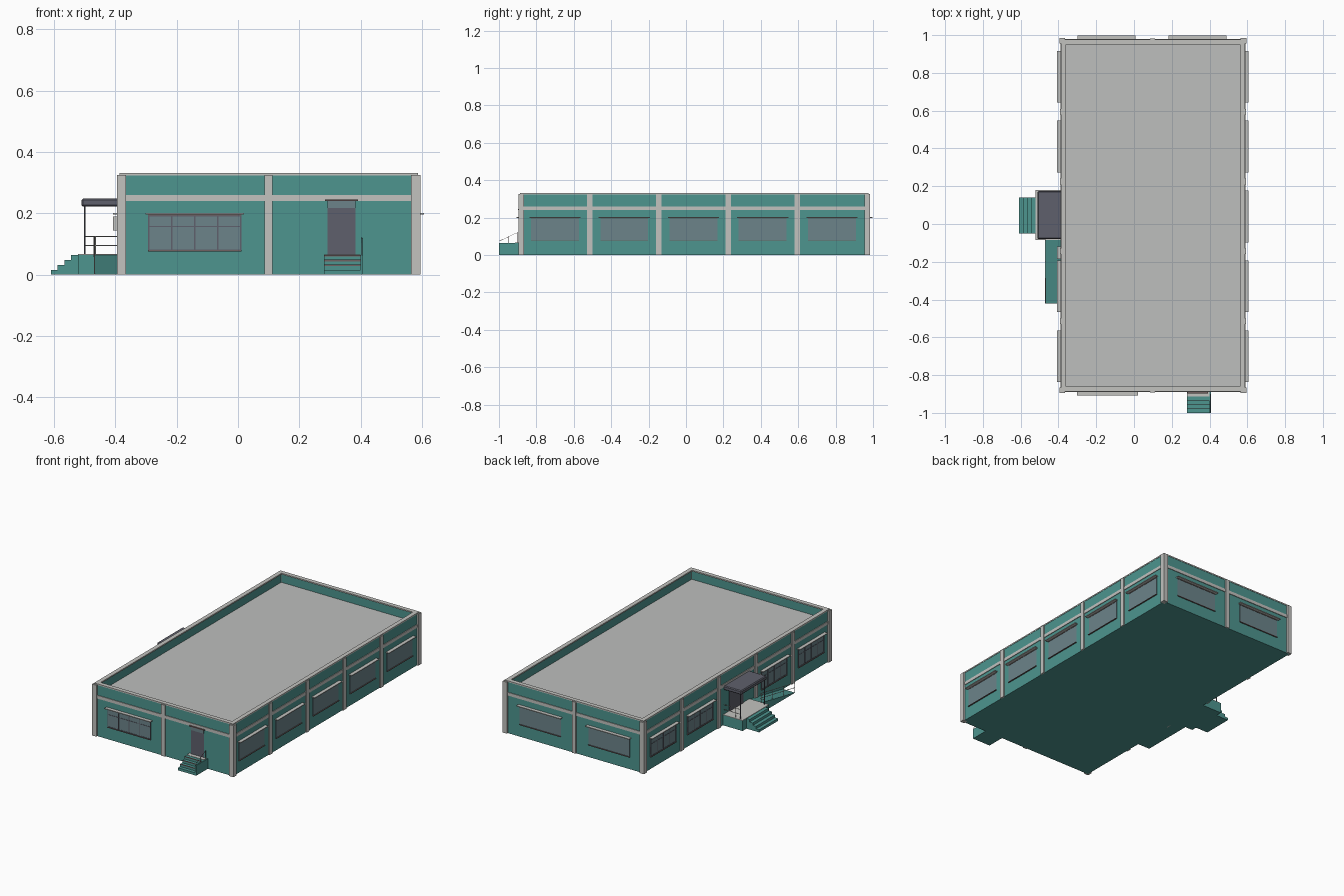
import bpy, bmesh
from mathutils import Vector

if "Cube" in bpy.data.objects:
    bpy.data.objects.remove(bpy.data.objects["Cube"])


def material(name, r, g, b):
    m = bpy.data.materials.new(name)
    m.use_nodes = True
    m.diffuse_color = (r, g, b, 1)
    bsdf = next(n for n in m.node_tree.nodes if n.type == "BSDF_PRINCIPLED")
    bsdf.inputs["Base Color"].default_value = (r, g, b, 1)
    return m


TEAL = material("teal wall", 0.075, 0.3, 0.275)
GREY = material("light grey concrete", 0.54, 0.54, 0.52)
ROOF = material("roof grey", 0.51, 0.52, 0.51)
GLASS = material("blue grey glass", 0.15, 0.23, 0.255)
SLATE = material("dark slate", 0.114, 0.118, 0.15)
BROWN = material("brown trim", 0.17, 0.12, 0.12)

# Wall planes and parapet heights
X0, X1, Y0, Y1 = -0.385, 0.585, -0.885, 0.975
TOP, DECK, THICK = 0.326, 0.27, 0.025


def finish(name, bm, mats):
    bmesh.ops.recalc_face_normals(bm, faces=bm.faces)
    mesh = bpy.data.meshes.new(name)
    bm.to_mesh(mesh)
    bm.free()
    for m in mats:
        mesh.materials.append(m)
    obj = bpy.data.objects.new(name, mesh)
    bpy.context.scene.collection.objects.link(obj)
    return obj


def add_box(bm, x0, x1, y0, y1, z0, z1):
    verts = bmesh.ops.create_cube(bm, size=1)["verts"]
    for v in verts:
        v.co = Vector((x1 if v.co.x > 0 else x0,
                       y1 if v.co.y > 0 else y0,
                       z1 if v.co.z > 0 else z0))


def part(name, mat, boxes):
    bm = bmesh.new()
    for b in boxes:
        add_box(bm, *b)
    return finish(name, bm, [mat])


def on_wall(side, u0, u1, z0, z1, out, back=0.003):
    """Box on a facade: u runs along the wall, out is how far it projects."""
    if side == "front":
        return (u0, u1, Y0 - out, Y0 + back, z0, z1)
    if side == "back":
        return (u0, u1, Y1 - back, Y1 + out, z0, z1)
    if side == "left":
        return (X1 - back, X1 + out, u0, u1, z0, z1)
    return (X0 - out, X0 + back, u0, u1, z0, z1)


def profile(name, mat, pts, axis, lo, hi):
    """Extrude a (u, z) outline along x or y."""
    bm = bmesh.new()
    verts = [bm.verts.new((lo, u, z) if axis == "x" else (u, lo, z)) for u, z in pts]
    face = bm.faces.new(verts)
    new = bmesh.ops.extrude_face_region(bm, geom=[face])["geom"]
    shift = Vector((hi - lo, 0, 0) if axis == "x" else (0, hi - lo, 0))
    bmesh.ops.translate(bm, vec=shift, verts=[g for g in new if isinstance(g, bmesh.types.BMVert)])
    return finish(name, bm, [mat])


def stair_outline(start, end, back, height, n):
    pts = [(start, 0)]
    for i in range(n):
        u0, u1 = (start + (end - start) * k / n for k in (i, i + 1))
        z = height * (i + 1) / n
        pts += [(u0, z), (u1, z)]
    return pts + [(back, height), (back, 0)]


def rails(name, mat, paths, radius=0.002):
    curve = bpy.data.curves.new(name, "CURVE")
    curve.dimensions = "3D"
    curve.bevel_depth = radius
    curve.bevel_resolution = 1
    curve.use_fill_caps = True
    for path in paths:
        s = curve.splines.new("POLY")
        s.points.add(len(path) - 1)
        for p, co in zip(s.points, path):
            p.co = (*co, 1)
    curve.materials.append(mat)
    bpy.context.scene.collection.objects.link(bpy.data.objects.new(name, curve))


# Main body with sunken roof deck
bm = bmesh.new()
add_box(bm, X0, X1, Y0, Y1, 0, TOP)
bm.faces.ensure_lookup_table()
deck = max(bm.faces, key=lambda f: f.calc_center_median().z)
bmesh.ops.inset_region(bm, faces=[deck], thickness=THICK)
new = bmesh.ops.extrude_face_region(bm, geom=[deck])["geom"]
bmesh.ops.translate(bm, vec=(0, 0, DECK - TOP),
                    verts=[g for g in new if isinstance(g, bmesh.types.BMVert)])
if deck.is_valid:
    bmesh.ops.delete(bm, geom=[deck], context="FACES_ONLY")
bm.normal_update()
for f in bm.faces:
    f.material_index = 1 if abs(f.normal.z) > 0.9 and f.calc_center_median().z > 0.1 else 0
finish("building_body", bm, [TEAL, ROOF])

# Parapet coping
E = 0.002
part("parapet_coping", GREY, [
    (X0 - E, X0 + THICK, Y0 - E, Y1 + E, TOP - E, 0.332),
    (X1 - THICK, X1 + E, Y0 - E, Y1 + E, TOP - E, 0.332),
    (X0 + THICK, X1 - THICK, Y0 - E, Y0 + THICK, TOP - E, 0.332),
    (X0 + THICK, X1 - THICK, Y1 - THICK, Y1 + E, TOP - E, 0.332)])

# Columns and horizontal band
part("corner_columns", GREY, [
    (x - 0.015, x + 0.015, y - 0.015, y + 0.015, 0, 0.3255)
    for x in (-0.38, 0.58) for y in (-0.88, 0.97)])
bays = [-0.7, -0.33, 0.04, 0.41, 0.78]
part("wall_columns", GREY,
     [on_wall(s, b + 0.17, b + 0.2, 0, 0.325, 0.007) for s in ("left", "right") for b in bays[:-1]]
     + [on_wall(s, 0.086, 0.112, 0, 0.325, 0.007) for s in ("front", "back")])
part("wall_band", GREY,
     [on_wall(s, Y0, Y1, 0.24, 0.26, 0.004) for s in ("left", "right")]
     + [on_wall(s, X0, X1, 0.24, 0.26, 0.004) for s in ("front", "back")])

# Windows: (side, centre, half width, has frame bars)
windows = [("left", b, 0.128, False) for b in bays]
windows += [("right", b, 0.128, True) for b in bays if b != 0.04]
windows += [("front", -0.141, 0.152, True), ("back", -0.145, 0.145, False), ("back", 0.337, 0.145, False)]
W0, W1 = 0.08, 0.193
glass, bars, sills, awnings = [], [], [], []
for side, c, h, framed in windows:
    glass.append(on_wall(side, c - h, c + h, W0, W1, 0.002))
    sills.append(on_wall(side, c - h, c + h, W0 - 0.004, W0, 0.007))
    sills.append(on_wall(side, c - h, c + h, W1, W1 + 0.003, 0.004))
    awnings.append(on_wall(side, c - h - 0.009, c + h + 0.009, 0.197, 0.202, 0.022))
    if framed:
        for i in range(5):
            u = c - h + 0.002 + (h - 0.002) * i / 2
            bars.append(on_wall(side, u - 0.002, u + 0.002, W0, W1, 0.004))
        for z in (W0, 0.156, W1 - 0.003):
            bars.append(on_wall(side, c - h, c + h, z, z + 0.003, 0.0035))
part("window_glass", GLASS, glass)
part("window_bars", SLATE, bars)
part("window_sills", BROWN, sills)
part("window_awnings", GREY, awnings)

# Front door with transom, lintel and steps
part("front_door", SLATE, [on_wall("front", 0.292, 0.383, 0.065, 0.217, 0.004)])
part("front_transom", GLASS, [on_wall("front", 0.292, 0.383, 0.217, 0.24, 0.006)])
part("front_lintel", BROWN, [on_wall("front", 0.284, 0.391, 0.24, 0.245, 0.012)])
STEP = 0.064
profile("front_steps", TEAL, stair_outline(-1.0, -0.915, Y0, STEP, 4), "x", 0.28, 0.4)
part("front_step_cheek", TEAL, [(0.4, 0.408, -1.0, Y0, 0, STEP)])
part("front_landing", GREY, [(0.281, 0.4, -0.914, Y0, STEP, STEP + 0.002)])
part("front_step_edges", BROWN, [
    (0.281, 0.4, y - 0.001, y + 0.003, z - 0.004, z + 0.001)
    for y, z in ((-1.0 + 0.02125 * i, STEP * (i + 1) / 4) for i in range(4)) if y > -0.999])
rails("front_handrail", BROWN, [
    [(0.404, -0.997, STEP), (0.404, -0.997, 0.075), (0.404, -0.9, 0.12), (0.404, -0.9, STEP)],
    [(0.404, -0.95, STEP), (0.404, -0.95, 0.097)]], 0.0013)

# Side porch with steps, door and canopy
P0, P1, PX = -0.085, 0.18, -0.522
part("porch_platform", TEAL, [(PX, X0, P0, P1, 0, STEP)])
part("porch_floor", GREY, [(PX, X0, P0, P1, STEP, STEP + 0.003)])
profile("porch_steps", TEAL, stair_outline(-0.61, PX, PX + 0.01, STEP, 4), "y", -0.05, 0.14)
part("porch_door", SLATE, [on_wall("right", -0.02, 0.12, STEP, 0.215, 0.004)])
canopy = part("porch_canopy", SLATE, [(-0.51, X0, -0.08, 0.175, 0.222, 0.248)])
bevel = canopy.modifiers.new("soft edge", "BEVEL")
bevel.width = 0.005
bevel.segments = 1
rails("porch_posts", SLATE, [[(-0.5, y, STEP), (-0.5, y, 0.225)] for y in (-0.072, 0.167)], 0.003)

# Ramp beside the porch
R0, RX = -0.42, -0.47
profile("ramp", TEAL, [(R0, 0), (P0, STEP), (P0, 0)], "x", RX, X0)
paths = []
for z in (0.095, 0.125):
    drop = z - STEP
    paths.append([(-0.5, 0.167, z), (X0, 0.167, z)])
    paths.append([(-0.5, -0.072, z), (RX, -0.072, z), (RX, P0, z), (RX + 0.002, R0, drop)])
for i in range(4):
    t = i / 3
    y, z = P0 + (R0 - P0) * t, STEP * (1 - t)
    paths.append([(RX + 0.002, y, z), (RX + 0.002, y, z + 0.061)])
paths.append([(-0.465, 0.167, STEP), (-0.465, 0.167, 0.125)])
rails("porch_railings", GREY, paths, 0.0016)

# Small wall unit near the porch
part("wall_unit", GREY, [on_wall("right", -0.185, -0.12, 0.145, 0.19, 0.022)])
